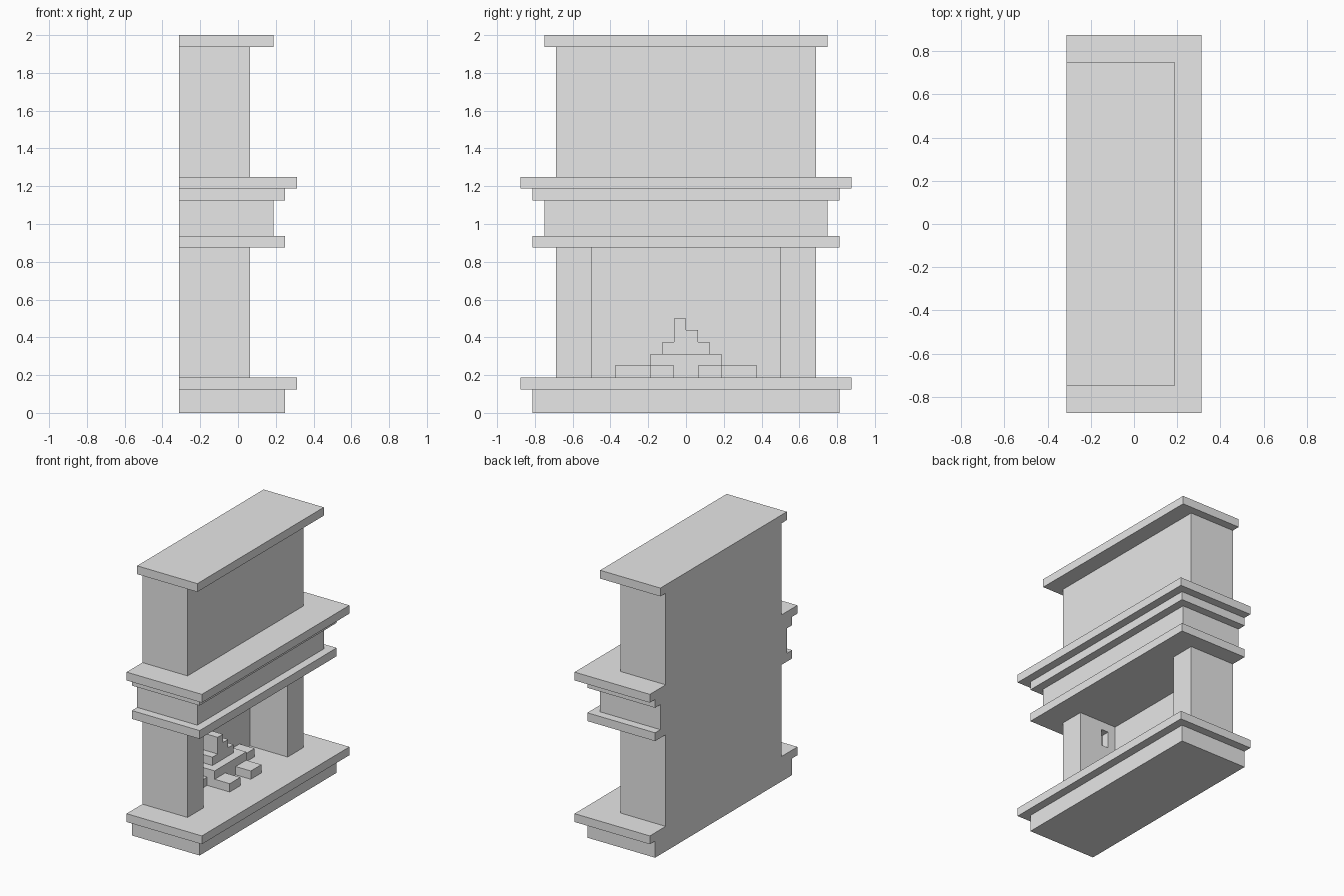
import bpy

if "Cube" in bpy.data.objects:
    bpy.data.objects.remove(bpy.data.objects["Cube"], do_unlink=True)

U = 1 / 16        # building unit
BACK = -5         # back plane of the whole fireplace, in units
WALL = -4         # inner face of the firebox wall, in units

stone = bpy.data.materials.new("light grey stone")
stone.use_nodes = True
grey = (0.8, 0.8, 0.8, 1)
stone.diffuse_color = grey
stone.node_tree.nodes["Principled BSDF"].inputs["Base Color"].default_value = grey


def box(name, x, y, z):
    """Box spanning the given (low, high) ranges, in building units."""
    spans = (x, y, z)
    bpy.ops.mesh.primitive_cube_add(size=1, location=[(a + b) / 2 * U for a, b in spans])
    obj = bpy.context.object
    obj.name = name
    obj.scale = [(b - a) * U for a, b in spans]
    bpy.ops.object.transform_apply(location=False, rotation=False, scale=True)
    obj.data.materials.append(stone)
    return obj


# Stacked courses: name, front plane, half width, bottom, top
courses = [
    ("base", 4, 13, 0, 2),
    ("hearth_slab", 5, 14, 2, 3),
    ("lintel", 4, 13, 14, 15),
    ("frieze", 3, 12, 15, 18),
    ("mantel_moulding", 4, 13, 18, 19),
    ("mantel_shelf", 5, 14, 19, 20),
    ("chimney_breast", 1, 11, 20, 31),
    ("cap", 3, 12, 31, 32),
]
for name, front, half, low, high in courses:
    box(name, (BACK, front), (-half, half), (low, high))

# Firebox: back wall between two side pillars with small niches
box("firebox_back_wall", (BACK, WALL), (-8, 8), (3, 14))
for side, s in (("left", 1), ("right", -1)):
    pillar = box(side + "_pillar", (BACK, 1), sorted((8 * s, 11 * s)), (3, 14))
    cutter = box(side + "_niche_cutter", (-3, -2), sorted((7 * s, 9 * s)), (11, 13))
    cutter.hide_render = True
    cutter.hide_viewport = True
    cut = pillar.modifiers.new("niche", "BOOLEAN")
    cut.object = cutter
    cut.solver = "EXACT"

    # Logs reaching forwards and sideways from the main log
    box(side + "_front_log", (-1, 1), sorted((s, 3 * s)), (3, 4))
    box(side + "_side_log", (WALL, -2), sorted((3 * s, 6 * s)), (3, 4))

box("main_log", (WALL, -1), (-3, 3), (3, 5))

# Stepped flame
for i, (low_y, high_y) in enumerate([(-2, 2), (-1, 1), (-1, 0)]):
    box("flame_step_%d" % (i + 1), (WALL, -2), (low_y, high_y), (5 + i, 6 + i))
